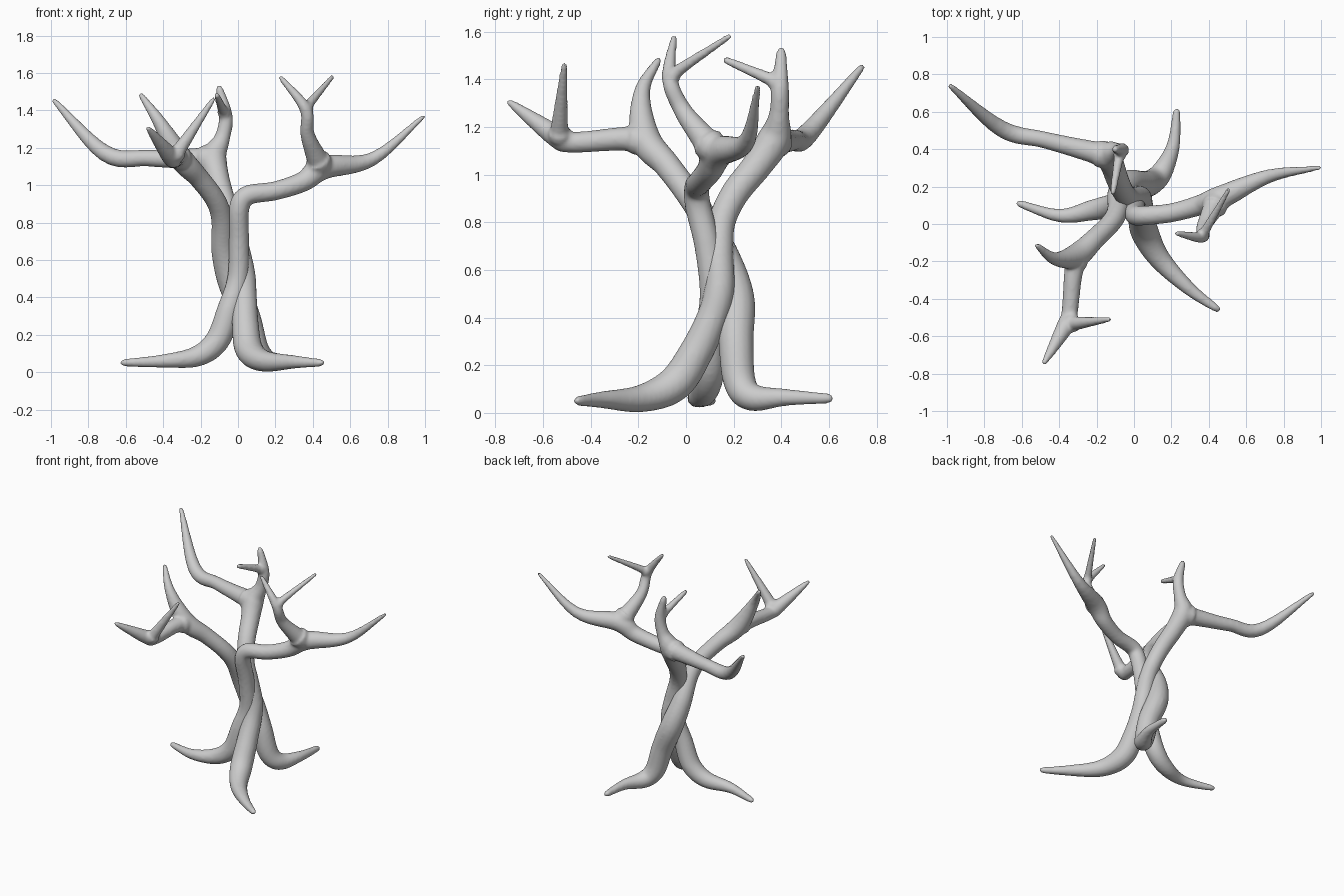
import bpy, bmesh, math
from mathutils import Vector

SIDES, STEPS = 16, 6


def smooth_path(pts):
    """Catmull-Rom through (x, y, z, radius) points."""
    v = [Vector(p) for p in pts]
    v = [2 * v[0] - v[1]] + v + [2 * v[-1] - v[-2]]
    out = []
    for a, b, c, d in zip(v, v[1:], v[2:], v[3:]):
        for i in range(STEPS):
            t = i / STEPS
            out.append(0.5 * (2 * b + (c - a) * t + (2 * a - 5 * b + 4 * c - d) * t * t
                              + (3 * b - a - 3 * c + d) * t ** 3))
    return out + [v[-2]]


def round_end(path):
    """Rounded cap ending exactly at the last path point."""
    p, q = path[-1], path[-2]
    r = p[3]
    d = (p.xyz - q.xyz).normalized()
    cap = []
    for a in (0, 30, 60, 80):
        c = p.xyz + d * r * (math.sin(math.radians(a)) - 1)
        cap.append(Vector((*c, r * math.cos(math.radians(a)))))
    return path[:-1] + cap


def tube(bm, pts):
    path = round_end(smooth_path(pts))
    path = round_end(path[::-1])[::-1]
    side, rings = None, []
    for i, p in enumerate(path):
        d = (path[min(i + 1, len(path) - 1)].xyz - path[max(i - 1, 0)].xyz).normalized()
        side = d.orthogonal() if side is None else side - d * side.dot(d)
        side.normalize()
        up = d.cross(side)
        rings.append([bm.verts.new(p.xyz + p[3] * (side * math.cos(a) + up * math.sin(a)))
                      for a in (2 * math.pi * k / SIDES for k in range(SIDES))])
    for r0, r1 in zip(rings, rings[1:]):
        for k in range(SIDES):
            n = (k + 1) % SIDES
            bm.faces.new((r0[k], r0[n], r1[n], r1[k]))
    bm.faces.new(rings[0][::-1])
    bm.faces.new(rings[-1])


def strand(name, paths):
    """One stem from root to twigs, its tubes fused into a single skin."""
    bm = bmesh.new()
    for p in paths:
        tube(bm, p)
    bmesh.ops.recalc_face_normals(bm, faces=bm.faces)
    me = bpy.data.meshes.new(name)
    bm.to_mesh(me)
    bm.free()
    ob = bpy.data.objects.new(name, me)
    bpy.context.collection.objects.link(ob)
    m = ob.modifiers.new("fuse", 'REMESH')
    m.mode, m.voxel_size, m.use_smooth_shade = 'VOXEL', 0.01, True
    s = ob.modifiers.new("blend", 'SMOOTH')
    s.factor, s.iterations = 0.5, 6


# left root, winding to the front, then the right branch with a forked twig
strand("right_branch_stem", [
    [(-.63, .115, .05, .019), (-.40, .045, .06, .036), (-.22, .075, .085, .056),
     (-.11, .095, .17, .066), (-.05, .10, .33, .064), (0, .115, .5, .058),
     (.005, .09, .7, .055), (.005, .05, .87, .055), (.05, .045, .945, .053),
     (.20, .06, .97, .051), (.35, .10, 1.02, .055), (.46, .14, 1.095, .064),
     (.72, .255, 1.14, .037), (1.0, .302, 1.375, .012)],
    [(.45, .13, 1.09, .07), (.41, .06, 1.17, .052), (.37, -.02, 1.28, .038),
     (.36, -.07, 1.41, .032), (.22, -.05, 1.585, .013)],
    [(.36, -.07, 1.40, .034), (.39, -.02, 1.445, .025), (.51, .19, 1.585, .013)],
])

# front root, winding round the right side, then the back left branch
strand("back_branch_stem", [
    [(.46, -.465, .05, .019), (.30, -.35, .055, .036), (.14, -.19, .06, .058),
     (.06, -.05, .12, .075), (.04, .04, .25, .072), (.035, .11, .4, .066),
     (.03, .14, .52, .064), (0, .14, .67, .06), (-.04, .15, .8, .058),
     (-.075, .205, .92, .06), (-.11, .30, 1.04, .064), (-.13, .37, 1.15, .07),
     (-.085, .39, 1.25, .043), (-.065, .395, 1.37, .037), (-.105, .40, 1.535, .019)],
    [(-.12, .36, 1.14, .075), (-.24, .39, 1.14, .058), (-.48, .45, 1.145, .045),
     (-.71, .51, 1.17, .045), (-.99, .745, 1.46, .015)],
    [(-.07, .395, 1.38, .036), (-.085, .33, 1.41, .026), (-.115, .155, 1.485, .016)],
])

# back root, winding round the left side, then the front left branch
strand("front_branch_stem", [
    [(.23, .62, .06, .02), (.21, .42, .065, .036), (.15, .28, .065, .058),
     (.095, .225, .13, .068), (.045, .21, .3, .074), (-.03, .21, .48, .078),
     (-.075, .16, .65, .068), (-.085, .08, .81, .058), (-.12, .01, .92, .055),
     (-.21, -.08, 1.04, .056), (-.31, -.17, 1.15, .064),
     (-.425, -.185, 1.345, .035), (-.525, -.11, 1.49, .015)],
    [(-.30, -.16, 1.14, .064), (-.325, -.27, 1.15, .05), (-.345, -.48, 1.135, .044),
     (-.37, -.55, 1.165, .047), (-.485, -.75, 1.31, .015)],
    [(-.35, -.53, 1.14, .05), (-.30, -.53, 1.21, .036), (-.125, -.51, 1.47, .013)],
])
